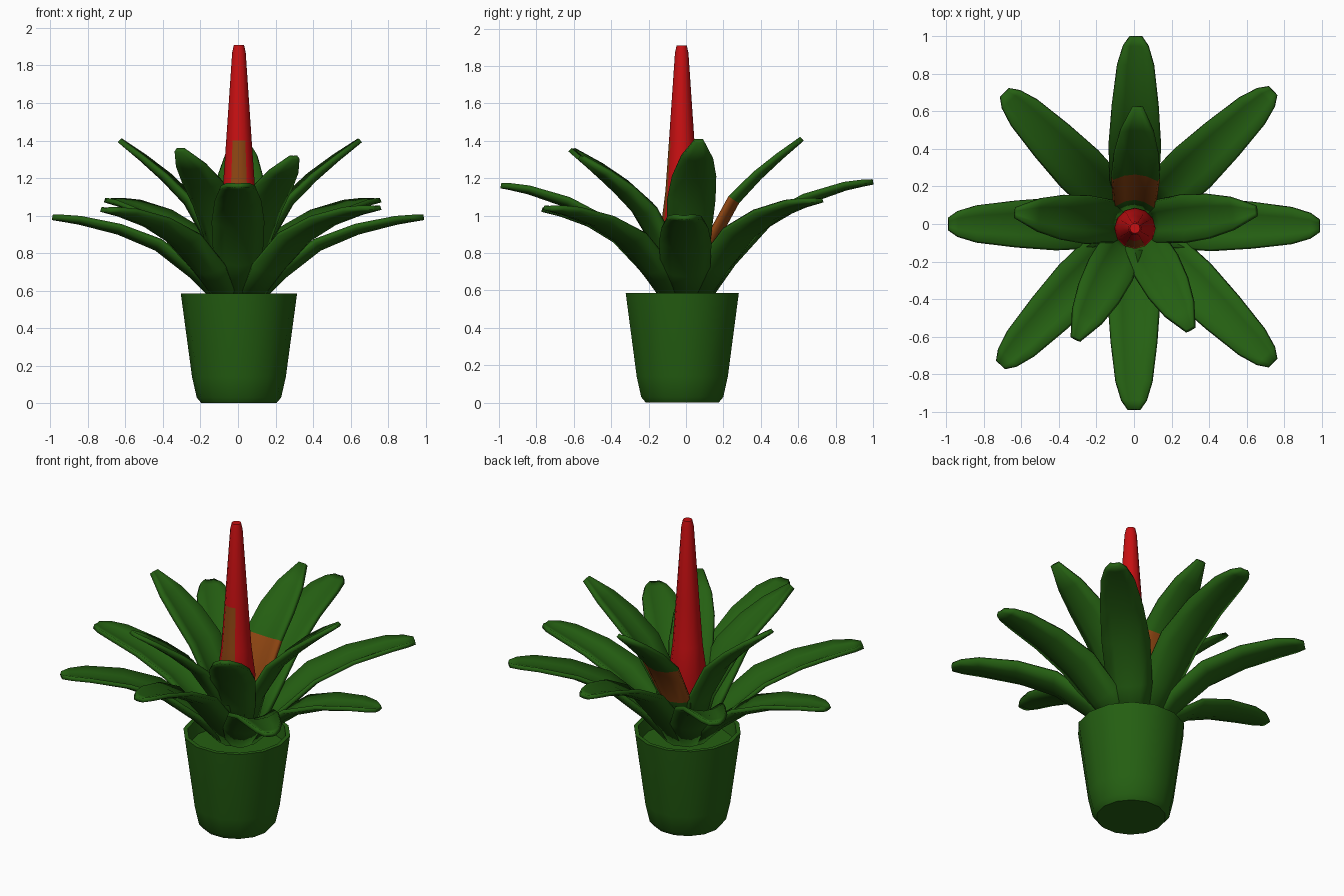
import bpy, bmesh, math
from mathutils import Vector

cube = bpy.data.objects.get("Cube")
if cube:
    bpy.data.objects.remove(cube, do_unlink=True)


def material(name, color):
    m = bpy.data.materials.new(name)
    m.use_nodes = True
    m.diffuse_color = (*color, 1)
    m.node_tree.nodes["Principled BSDF"].inputs["Base Color"].default_value = (*color, 1)
    return m


GREEN = material("leaf green", (0.018, 0.115, 0.006))
RED = material("flower red", (0.58, 0.005, 0.006))
ORANGE = material("dull orange", (0.27, 0.06, 0.006))


def finish(name, bm, mats, angle):
    bmesh.ops.recalc_face_normals(bm, faces=bm.faces)
    mesh = bpy.data.meshes.new(name)
    bm.to_mesh(mesh)
    bm.free()
    ob = bpy.data.objects.new(name, mesh)
    bpy.context.collection.objects.link(ob)
    for m in mats:
        mesh.materials.append(m)
    bpy.ops.object.select_all(action="DESELECT")
    ob.select_set(True)
    bpy.context.view_layer.objects.active = ob
    bpy.ops.object.shade_smooth_by_angle(angle=math.radians(angle))
    return ob


def lathe(center, profile, sides):
    """Rings of a radius/height profile, capped at both ends."""
    bm = bmesh.new()
    rings = []
    for r, z in profile:
        rings.append([bm.verts.new((center[0] + r * math.cos(2 * math.pi * i / sides),
                                    center[1] + r * math.sin(2 * math.pi * i / sides), z))
                      for i in range(sides)])
    for a, b in zip(rings, rings[1:]):
        for i in range(sides):
            j = (i + 1) % sides
            bm.faces.new((a[i], a[j], b[j], b[i]))
    bm.faces.new(rings[0])
    bm.faces.new(rings[-1])
    return bm


# Pot with a rim and filled inside
pot = lathe((0.005, -0.02), [(0.2, 0), (0.225, 0.03), (0.25, 0.14), (0.31, 0.585),
                             (0.285, 0.585), (0.27, 0.5)], 14)
finish("pot", pot, [GREEN], 50)

# Flower spike, with orange streaks low on the front
spike = lathe((0.005, -0.023), [(0.05, 0.62), (0.11, 0.95), (0.087, 1.13), (0.068, 1.4),
                                (0.036, 1.87), (0.027, 1.91)], 12)
spike.faces.ensure_lookup_table()
spike.normal_update()
for f in spike.faces:
    c = f.calc_center_median()
    if c.z < 1.3 and c.y < -0.08 and abs(abs(c.x) - 0.04) < 0.03 and c.x > -0.05:
        f.material_index = 1
finish("flower_spike", spike, [RED, ORANGE], 50)

# Leaf shapes: fraction of reach, fraction of rise, half width
OUTER = [(0.1, 0, 0.08), (0.24, 0.33, 0.125), (0.43, 0.66, 0.135),
         (0.64, 0.85, 0.12), (0.85, 0.96, 0.095), (0.95, 0.99, 0.065), (1, 1, 0.03)]
INNER = [(0.1, 0, 0.07), (0.2, 0.33, 0.11), (0.42, 0.62, 0.125),
         (0.62, 0.77, 0.115), (0.81, 0.89, 0.085), (1, 1, 0.025)]
ACROSS = (-1, -0.5, 0, 0.5, 1)
BASE_Z = 0.55


def leaf(name, tip, shape, patch=False):
    """Cupped blade arching from the pot to its tip."""
    tip = Vector(tip)
    reach = Vector((tip.x, tip.y, 0))
    side = Vector((-tip.y, tip.x, 0)).normalized()
    path = [reach * r + Vector((0, 0, BASE_Z + h * (tip.z - BASE_Z))) for r, h, _ in shape]
    bm = bmesh.new()
    rows = []
    for i, p in enumerate(path):
        tangent = path[min(i + 1, len(path) - 1)] - path[max(i - 1, 0)]
        up = tangent.cross(side).normalized()
        w = shape[i][2]
        cup = 0.45 - 0.3 * i / (len(path) - 1)
        rows.append([bm.verts.new(p + side * u * w + up * cup * w * (u * u - 0.4))
                     for u in ACROSS])
    for a, b in zip(rows, rows[1:]):
        for j in range(len(ACROSS) - 1):
            f = bm.faces.new((a[j], a[j + 1], b[j + 1], b[j]))
            c = f.calc_center_median()
            if patch and 1 <= rows.index(a) <= 1:
                f.material_index = 1
    ob = finish(name, bm, [GREEN, ORANGE, GREEN], 60)
    solid = ob.modifiers.new("thickness", "SOLIDIFY")
    solid.thickness = 0.025
    solid.offset = 0
    return ob


# Outer ring of long leaves
outer_tips = {"left": (0.99, -0.01, 0.99), "back_left": (0.74, 0.71, 1.08),
              "back": (0.01, 1.0, 1.18), "back_right": (-0.69, 0.7, 1.08),
              "right": (-0.99, 0.0, 0.99), "front_right": (-0.71, -0.75, 1.03),
              "front": (0.0, -0.99, 1.16), "front_left": (0.74, -0.74, 1.04)}
for where, tip in outer_tips.items():
    leaf("outer_leaf_" + where, tip, OUTER)

# Inner ring of steeper leaves
inner_tips = {"left": (0.65, 0.07, 1.4), "back": (0.02, 0.62, 1.41),
              "right": (-0.63, 0.06, 1.4), "front_right": (-0.31, -0.61, 1.35),
              "front_left": (0.3, -0.56, 1.31)}
for where, tip in inner_tips.items():
    leaf("inner_leaf_" + where, tip, INNER, patch=(where == "back"))
